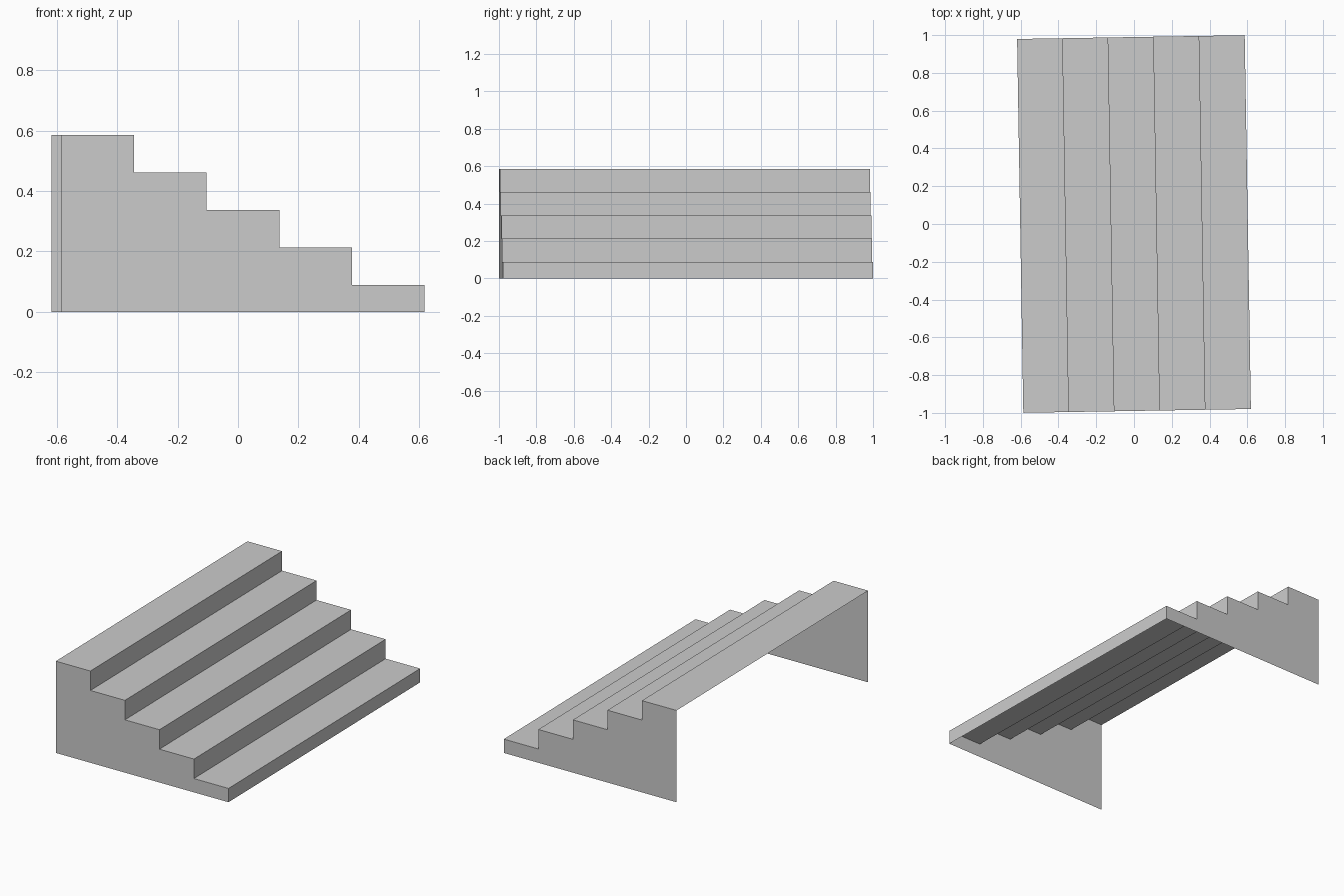
import bpy, bmesh
from mathutils import Matrix

if "Cube" in bpy.data.objects:
    bpy.data.objects.remove(bpy.data.objects["Cube"])

STEPS, TREAD, RISE, FIRST_RISE = 5, 0.241, 0.1243, 0.088
WIDTH, LENGTH, TURN = STEPS * TREAD, 1.979, 0.0166

grey = bpy.data.materials.new("plain_grey")
grey.use_nodes = True
colour = (0.6, 0.6, 0.6, 1)
grey.diffuse_color = colour
grey.node_tree.nodes["Principled BSDF"].inputs["Base Color"].default_value = colour


def make_part(name, faces):
    """Flat-faced object from lists of corner points, turned slightly about z."""
    bm = bmesh.new()
    for corners in faces:
        bm.faces.new([bm.verts.new(c) for c in corners])
    bmesh.ops.remove_doubles(bm, verts=bm.verts, dist=0.0001)
    bm.transform(Matrix.Rotation(TURN, 4, "Z"))
    mesh = bpy.data.meshes.new(name)
    bm.to_mesh(mesh)
    bm.free()
    mesh.materials.append(grey)
    obj = bpy.data.objects.new(name, mesh)
    bpy.context.collection.objects.link(obj)


# Stepped outline, from the foot of the lowest riser to the top back edge
outline = [(WIDTH / 2, 0)]
for i in range(STEPS):
    x, z = WIDTH / 2 - i * TREAD, FIRST_RISE + i * RISE
    outline += [(x, z), (x - TREAD, z)]

# Risers and treads: a thin shell, open at the back and underneath
front, back = -LENGTH / 2, LENGTH / 2
make_part("treads_and_risers", [
    [(a[0], front, a[1]), (a[0], back, a[1]), (b[0], back, b[1]), (b[0], front, b[1])]
    for a, b in zip(outline, outline[1:])])

# End panels reaching the ground
panel = outline + [(-WIDTH / 2, 0)]
make_part("front_end_panel", [[(x, front, z) for x, z in reversed(panel)]])
make_part("back_end_panel", [[(x, back, z) for x, z in panel]])

# Face the panels outward
for name, side in (("front_end_panel", -1), ("back_end_panel", 1)):
    mesh = bpy.data.objects[name].data
    if mesh.polygons[0].normal.y * side < 0:
        mesh.flip_normals()
